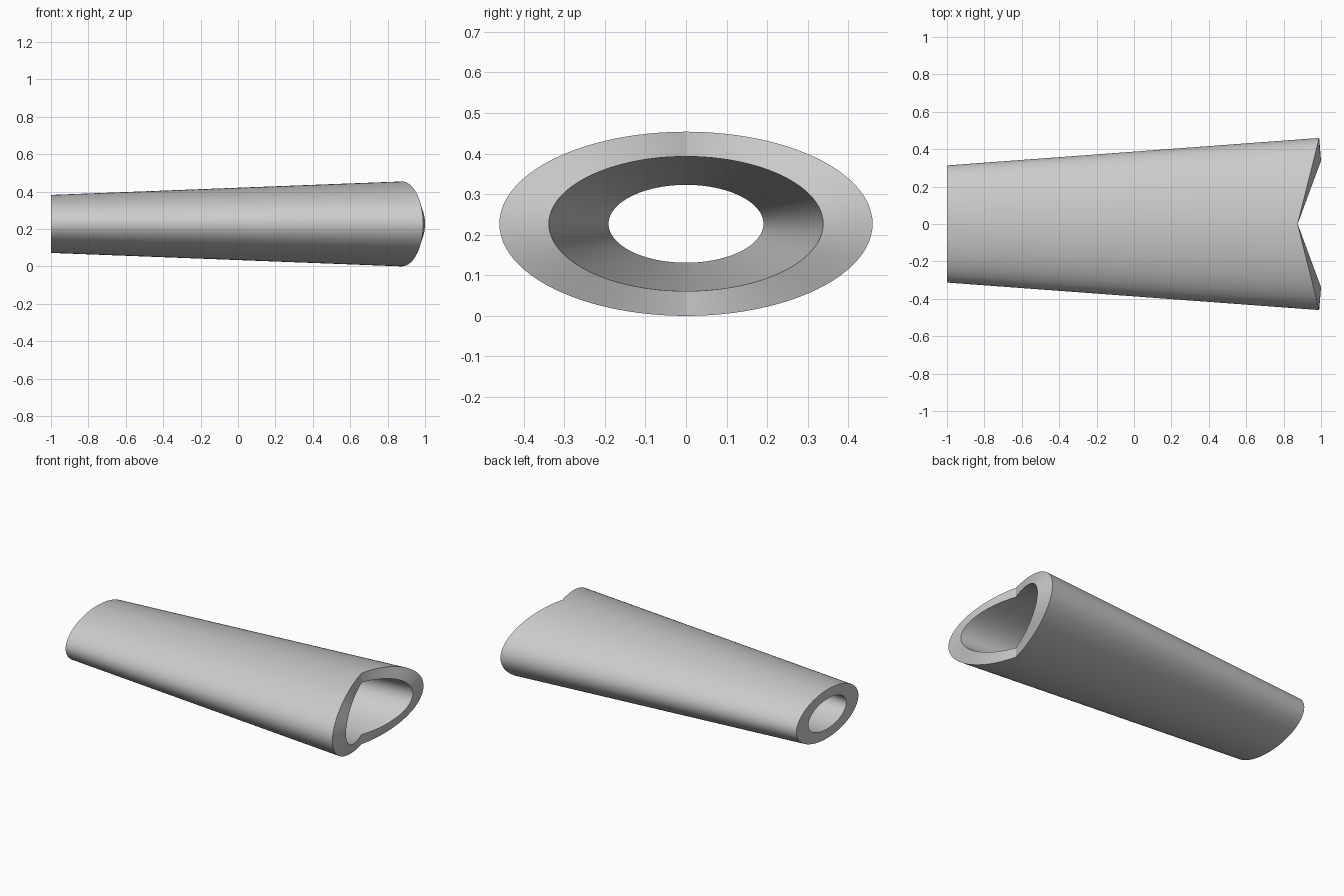
import bpy, bmesh, math

cube = bpy.data.objects.get("Cube")
if cube:
    bpy.data.objects.remove(cube, do_unlink=True)

SEGMENTS = 96
CENTRE_Z = 0.227

# Plain grey material
grey = bpy.data.materials.new("plain grey")
grey.use_nodes = True
colour = (0.6, 0.6, 0.6, 1)
grey.diffuse_color = colour
grey.node_tree.nodes["Principled BSDF"].inputs["Base Color"].default_value = colour

bm = bmesh.new()


def ring(x, half_y, half_z, notch=0):
    """Elliptical loop across x; notch pushes the sides forward into a V."""
    verts = []
    for i in range(SEGMENTS):
        a = math.tau * i / SEGMENTS
        side = math.cos(a)
        verts.append(bm.verts.new((x + notch * abs(side), half_y * side,
                                   CENTRE_Z + half_z * math.sin(a))))
    return verts


# Outer skin, V-cut wide rim, bore and flat narrow rim form one closed loop
loops = [
    ring(-1, 0.313, 0.155),
    ring(0.875, 0.46, 0.227, 0.115),
    ring(0.875, 0.338, 0.166, 0.125),
    ring(-1, 0.191, 0.096),
]
for a, b in zip(loops, loops[1:] + loops[:1]):
    for i in range(SEGMENTS):
        j = (i + 1) % SEGMENTS
        bm.faces.new((a[i], a[j], b[j], b[i]))
bmesh.ops.recalc_face_normals(bm, faces=bm.faces)

mesh = bpy.data.meshes.new("tapered_tube")
bm.to_mesh(mesh)
bm.free()
mesh.materials.append(grey)
tube = bpy.data.objects.new("tapered_tube", mesh)
bpy.context.collection.objects.link(tube)

# Smooth walls with crisp rims
bpy.ops.object.select_all(action="DESELECT")
tube.select_set(True)
bpy.context.view_layer.objects.active = tube
bpy.ops.object.shade_smooth_by_angle(angle=math.radians(30))
